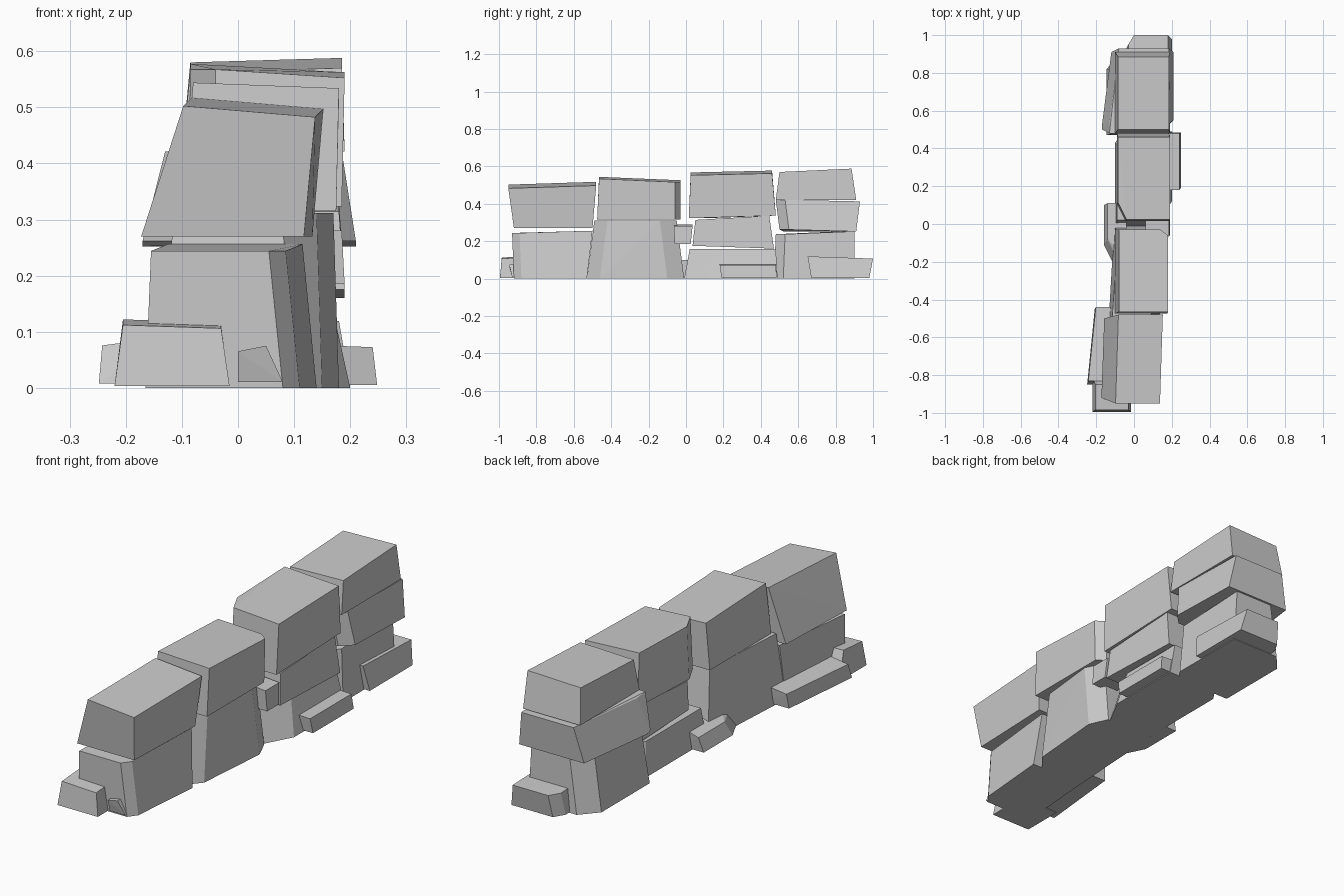
import bpy, bmesh

if "Cube" in bpy.data.objects:
    bpy.data.objects.remove(bpy.data.objects["Cube"])


def stone(name, bottom, top, z, tilt_x=0.0, tilt_y=0.0, skew=0.0, base_tilt=0.0, chips=None):
    """Tapered rough block. bottom/top = (x0, x1, y0, y1); tilt lifts the +x / +y side of the top;
    skew slides the +y end in x; base_tilt lifts the +y side of the underside;
    chips = {(side_x, side_y): (cut_along_x, cut_along_y)} shaves upright corners."""
    chips = chips or {}
    bm = bmesh.new()
    for level, r in enumerate((bottom, top)):
        for sx in (0, 1):
            for sy in (0, 1):
                x, y = r[sx], r[2 + sy]
                dx, dy = 1 - 2 * sx, 1 - 2 * sy
                h = z[level]
                h += (tilt_x * (sx - .5) + tilt_y * (sy - .5)) if level else base_tilt * (sy - .5)
                x += skew * (sy - .5)
                if (sx, sy) in chips:
                    cx, cy = chips[(sx, sy)]
                    bm.verts.new((x + dx * cx, y, h))
                    bm.verts.new((x, y + dy * cy, h))
                else:
                    bm.verts.new((x, y, h))
    bmesh.ops.convex_hull(bm, input=bm.verts)
    bmesh.ops.recalc_face_normals(bm, faces=bm.faces)
    bmesh.ops.dissolve_limit(bm, angle_limit=0.02, verts=bm.verts, edges=bm.edges)
    me = bpy.data.meshes.new(name)
    bm.to_mesh(me)
    bm.free()
    ob = bpy.data.objects.new(name, me)
    bpy.context.collection.objects.link(ob)
    return ob


# Front column
stone("front_lower_stone", (-.15, .125, -.92, -.53), (-.14, .10, -.93, -.50), (0, .25),
      tilt_y=.012, skew=.03, chips={(1, 0): (.03, .04)})
stone("front_upper_stone", (-.165, .125, -.92, -.50), (-.09, .145, -.95, -.48), (.27, .50),
      tilt_x=-.02, tilt_y=.015, skew=.015)

# Second column
stone("second_lower_stone", (-.12, .165, -.53, -.01), (-.10, .155, -.49, -.05), (0, .312),
      skew=.03, chips={(1, 0): (.06, .07), (1, 1): (.04, .09)})
stone("second_upper_stone", (-.10, .175, -.475, -.03), (-.08, .18, -.465, -.03), (.315, .53),
      tilt_x=-.01, tilt_y=-.018, chips={(1, 1): (.04, .03)})

# Third column
stone("third_lower_stone", (-.10, .20, -.01, .49), (-.09, .165, .02, .48), (0, .158),
      chips={(1, 0): (.07, .13), (0, 1): (.04, .06)})
stone("third_middle_stone", (-.08, .19, .035, .47), (-.085, .18, .05, .445), (.168, .325),
      tilt_y=.022, base_tilt=-.015, chips={(0, 0): (.05, .06)})
stone("third_upper_stone", (-.09, .185, .015, .48), (-.085, .19, .025, .46), (.33, .565),
      tilt_x=-.015, tilt_y=.01, base_tilt=.014, chips={(0, 0): (.045, .09)})

# Rear column
stone("rear_lower_stone", (-.145, .17, .47, .90), (-.11, .155, .48, .90), (0, .245),
      tilt_y=.015, chips={(0, 1): (.07, .08), (1, 0): (.04, .05)})
stone("rear_middle_stone", (-.17, .21, .50, .91), (-.13, .185, .48, .93), (.257, .417),
      tilt_y=-.008, base_tilt=-.01, chips={(1, 0): (.05, .05), (0, 1): (.05, .39)})
stone("rear_upper_stone", (-.10, .19, .48, .91), (-.085, .185, .50, .885), (.421, .575),
      tilt_x=.008, tilt_y=.018)

# Small stones packed around the foot and in the gap
stone("front_foot_stone", (-.22, -.015, -.995, -.80), (-.205, -.03, -.985, -.85), (.003, .114),
      tilt_x=-.006, tilt_y=.01)
stone("front_chip", (0, .08, -.93, -.86), (0, .05, -.945, -.88), (.01, .07), tilt_x=.01)
stone("left_front_foot_stone", (-.228, -.10, -.85, -.45), (-.222, -.11, -.83, -.44), (.008, .083),
      tilt_x=.015, skew=.04)
stone("left_middle_foot_stone", (-.16, -.04, -.21, .10), (-.14, -.04, -.18, .11), (.003, .085),
      tilt_x=.03, chips={(0, 0): (.05, .10)})
stone("right_foot_stone", (.10, .248, .19, .485), (.10, .24, .18, .48), (.005, .075), tilt_x=-.005)
stone("rear_foot_stone", (-.04, .20, .67, .98), (-.03, .18, .65, 1.0), (.003, .113),
      tilt_y=-.012, chips={(0, 1): (.03, .05)})
stone("gap_stone", (.07, .19, -.06, .025), (.06, .185, -.065, .035), (.185, .285), tilt_x=-.01)
